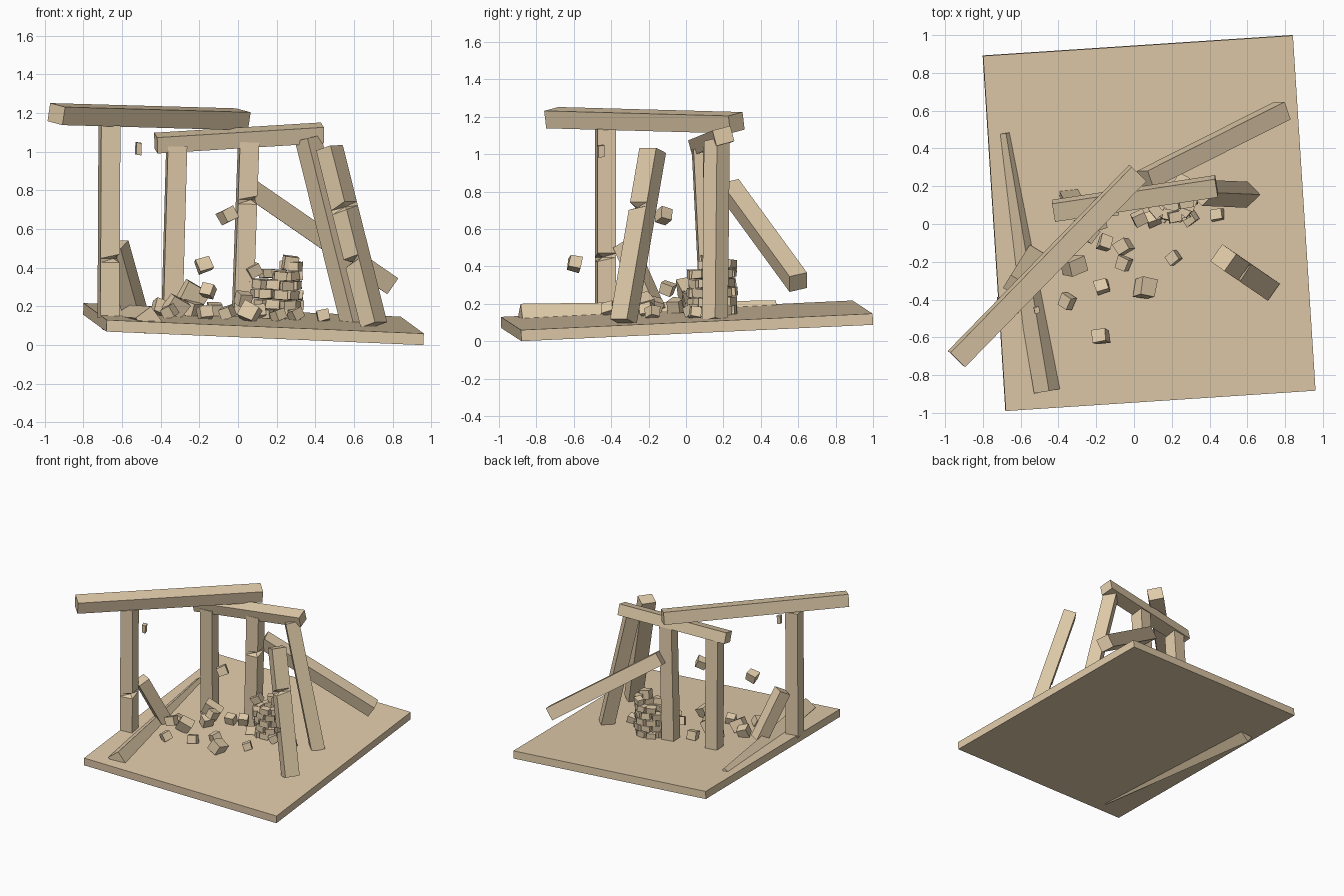
import bpy, bmesh, math, random
from mathutils import Vector, Euler, Matrix

if "Cube" in bpy.data.objects:
    bpy.data.objects.remove(bpy.data.objects["Cube"])

random.seed(4)
mat = bpy.data.materials.new("sandstone")
mat.diffuse_color = (0.75, 0.6, 0.4, 1)
mat.use_nodes = True
mat.node_tree.nodes["Principled BSDF"].inputs["Base Color"].default_value = mat.diffuse_color


def finish(name, bm):
    bmesh.ops.recalc_face_normals(bm, faces=bm.faces[:])
    me = bpy.data.meshes.new(name)
    bm.to_mesh(me)
    bm.free()
    me.materials.append(mat)
    ob = bpy.data.objects.new(name, me)
    bpy.context.collection.objects.link(ob)
    return ob


def beam(name, p0, p1, w, d, side, notches=()):
    """Square timber from p0 to p1; each notch is (position 0-1, direction of chipped edge)."""
    p0, p1 = Vector(p0), Vector(p1)
    axis = p1 - p0
    a = axis.normalized()
    u = Vector(side)
    u = (u - a * u.dot(a)).normalized()
    v = a.cross(u)
    corners = [u * (w / 2 * i) + v * (d / 2 * j) for i, j in ((-1, -1), (1, -1), (1, 1), (-1, 1))]
    stations = [(0, -1), (1, -1)]
    for t, way in notches:
        k = max(range(4), key=lambda i: corners[i].dot(Vector(way)))
        h = 0.022 / axis.length
        stations += [(t - h, -1), (t, k), (t + h, -1)]
    bm = bmesh.new()
    rings = []
    for t, k in sorted(stations):
        rings.append([bm.verts.new(p0 + axis * t + c * (0.4 if i == k else 1))
                      for i, c in enumerate(corners)])
    for r, s in zip(rings, rings[1:]):
        for i in range(4):
            j = (i + 1) % 4
            if len(rings) > 2:  # triangles keep the chipped facets flat
                bm.faces.new((r[i], r[j], s[j]))
                bm.faces.new((r[i], s[j], s[i]))
            else:
                bm.faces.new((r[i], r[j], s[j], s[i]))
    bm.faces.new(rings[0])
    bm.faces.new(rings[-1])
    return finish(name, bm)


def block(name, loc, size, rot):
    """Rough rubble block with slightly uneven corners."""
    bm = bmesh.new()
    m = Matrix.LocRotScale(Vector(loc), Euler(rot), Vector(size))
    bmesh.ops.create_cube(bm, size=1)
    for vert in bm.verts:
        vert.co *= random.uniform(0.9, 1.06)
    bm.transform(m)
    return finish(name, bm)


def ground(x, y):
    return 0.139 - 0.0455 * (x - 0.08) + 0.0425 * y


# Tilted base slab
beam("base_slab", (0.14, -0.935, 0.065), (0.02, 0.945, 0.1525), 1.645, 0.06, (1.64, 0.11, -0.07))

# Lintels on top
beam("long_lintel", (-0.94, -0.715, 1.195), (0.02, 0.27, 1.168), 0.11, 0.095, (0.07, -0.08, -0.02))
beam("short_lintel", (-0.425, 0.07, 1.045), (0.437, 0.2, 1.098), 0.1, 0.085, (-0.015, 0.095, 0.025))

# Standing posts
beam("left_post", (-0.67, -0.43, 0.14), (-0.665, -0.43, 1.135), 0.1, 0.1, (1, 0.15, 0),
     [(0.31, (1, -1, 0))])
beam("middle_post", (-0.342, 0.13, 0.13), (-0.317, 0.085, 1.03), 0.1, 0.1, (1, 0.1, 0))
beam("inner_post", (0.022, 0.16, 0.12), (0.055, 0.145, 1.05), 0.1, 0.1, (1, 0.12, 0),
     [(0.68, (1, -1, 0))])

# Leaning posts on the right
beam("right_leaning_post", (0.6, 0.155, 0.11), (0.362, 0.165, 1.07), 0.095, 0.1, (0.7, -0.7, 0))
beam("front_leaning_post", (0.703, -0.335, 0.105), (0.473, -0.178, 1.02), 0.11, 0.095,
     (0.06, 0.085, 0), [(0.36, (-1, -0.5, 0)), (0.66, (0.5, -1, 0))])

# Fallen beams
beam("rear_fallen_beam", (0.06, 0.235, 0.815), (0.785, 0.6, 0.315), 0.1, 0.1, (0.3, -0.8, -0.2))
beam("ground_beam", (-0.46, -0.885, 0.13), (-0.688, 0.48, 0.148), 0.1, 0.1, (0.8, 0.1, 0.6))
beam("broken_beam", (-0.63, -0.33, 0.52), (-0.53, -0.17, 0.16), 0.1, 0.09, (1, -0.6, 0))

# Loose and flying blocks: x, y, z (None rests on the slab), size
blocks = [
    (-0.055, -0.12, 0.67, 0.075), (-0.175, -0.595, 0.415, 0.075), (-0.155, -0.10, 0.28, 0.07),
    (0.03, 0.03, 0.24, 0.07), (-0.055, -0.21, None, 0.07), (-0.17, -0.33, None, 0.07),
    (-0.355, -0.41, None, 0.07), (0.06, -0.34, None, 0.095), (0.21, -0.18, None, 0.065),
    (0.44, 0.05, None, 0.065), (0.10, 0.03, None, 0.07), (0.30, 0.03, None, 0.065),
    (-0.40, -0.17, None, 0.08), (-0.12, 0.08, None, 0.07), (-0.24, -0.05, None, 0.08),
]
for i, (x, y, z, s) in enumerate(blocks):
    z = ground(x, y) + s * 0.45 if z is None else z
    rot = [random.uniform(-0.5, 0.5) for _ in range(2)] + [random.uniform(0, 1.5)]
    block(f"loose_block_{i + 1}", (x, y, z), (s, s * 0.9, s * 0.9), rot)
block("falling_chip", (-0.515, -0.455, 1.015), (0.028, 0.035, 0.065), (0.05, 0.05, 0.2))
block("large_chunk", (-0.32, -0.22, 0.20), (0.10, 0.08, 0.09), (0.3, 0.5, 0.4))
block("slanted_chunk", (-0.23, 0.0, 0.26), (0.13, 0.07, 0.10), (0.2, 0.5, 0.3))

# Crumbling ring of stacked bricks, with gaps in its upper courses
cx, cy, n = 0.2, 0.14, 9
for course in range(6):
    for i in range(n):
        a = 2 * math.pi * (i + 0.5 * (course % 2)) / n
        if course == 4 and i in (4, 5, 6) or course == 5 and i not in (0, 1, 8):
            continue
        r = 0.1 + random.uniform(-0.008, 0.012)
        x, y = cx + r * math.cos(a), cy + r * math.sin(a)
        z = ground(x, y) + 0.024 + course * 0.05
        block(f"ring_brick_{course + 1}_{i + 1}", (x, y, z), (0.055, 0.07, 0.046),
              (random.uniform(-0.08, 0.08), random.uniform(-0.08, 0.08), a))
block("top_brick", (0.27, 0.12, 0.425), (0.075, 0.07, 0.07), (0.1, 0.15, 0.2))
block("side_brick", (0.08, 0.13, 0.385), (0.07, 0.07, 0.06), (0.1, -0.5, 0.3))
